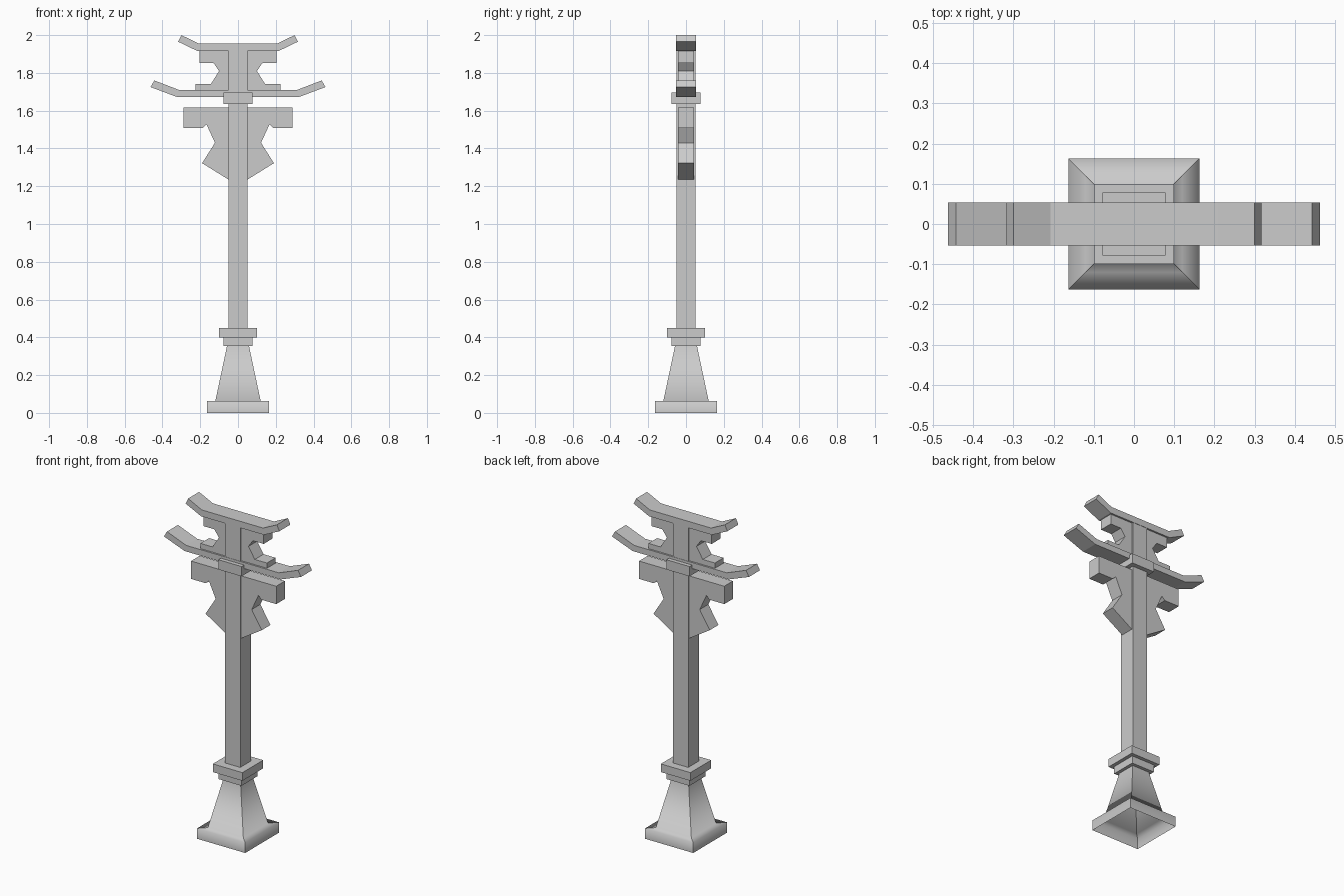
import bpy
import bmesh
import math

if "Cube" in bpy.data.objects:
    bpy.data.objects.remove(bpy.data.objects["Cube"], do_unlink=True)

stone = bpy.data.materials.new("light_grey_stone")
stone.use_nodes = True
GREY = (0.6, 0.6, 0.6, 1)
stone.diffuse_color = GREY
for node in stone.node_tree.nodes:
    if node.type == 'BSDF_PRINCIPLED':
        node.inputs["Base Color"].default_value = GREY


def finish(name, bm):
    mesh = bpy.data.meshes.new(name)
    bm.to_mesh(mesh)
    bm.free()
    mesh.materials.append(stone)
    obj = bpy.data.objects.new(name, mesh)
    bpy.context.collection.objects.link(obj)
    return obj


def block(name, half, low, high):
    """Square block centred on the vertical axis."""
    bm = bmesh.new()
    bmesh.ops.create_cube(bm, size=1)
    for v in bm.verts:
        v.co.x *= 2 * half
        v.co.y *= 2 * half
        v.co.z = high if v.co.z > 0 else low
    return finish(name, bm)


def plate(name, outline, half_depth):
    """Front outline in x and z, extruded along y."""
    bm = bmesh.new()
    face = bm.faces.new([bm.verts.new((x, -half_depth, z)) for x, z in outline])
    grown = bmesh.ops.extrude_face_region(bm, geom=[face])
    for item in grown["geom"]:
        if isinstance(item, bmesh.types.BMVert):
            item.co.y = half_depth
    bmesh.ops.recalc_face_normals(bm, faces=bm.faces)
    return finish(name, bm)


def symmetric(half):
    return half + [(-x, z) for x, z in reversed(half)]


def pair(name, outline, half_depth):
    """Matching plates on both sides of the post."""
    plate("left_" + name, outline, half_depth)
    plate("right_" + name, [(-x, z) for x, z in outline], half_depth)


# Flared foot: hollow square rings, smooth up each side, sharp at the corners
bm = bmesh.new()
rings = []
for half, z in [(0.163, 0), (0.163, 0.063), (0.12, 0.063), (0.058, 0.355)]:
    rings.append([bm.verts.new((sx * half, sy * half, z))
                  for sx, sy in [(-1, -1), (1, -1), (1, 1), (-1, 1)]])
for lower, upper in zip(rings, rings[1:]):
    for i in range(4):
        j = (i + 1) % 4
        face = bm.faces.new((lower[i], lower[j], upper[j], upper[i]))
        face.smooth = True
    for i in range(4):
        bm.edges.get((lower[i], upper[i])).smooth = False
finish("flared_foot", bm)

# Collars and post
block("lower_collar", 0.078, 0.355, 0.40)
block("wide_collar", 0.10, 0.40, 0.45)
block("post", 0.051, 0.45, 1.92)
block("upper_collar", 0.078, 1.635, 1.695)

# Upturned crossbars
plate("main_crossbar", symmetric(
    [(0.325, 1.673), (0.463, 1.725), (0.443, 1.76), (0.313, 1.71)]), 0.053)
plate("top_crossbar", symmetric(
    [(0.213, 1.915), (0.317, 1.965), (0.30, 2.0), (0.207, 1.955)]), 0.053)

# Carved brackets
pair("upper_bracket",
     [(0.04, 1.71), (0.225, 1.71), (0.225, 1.742), (0.143, 1.742), (0.10, 1.81),
      (0.13, 1.853), (0.203, 1.853), (0.203, 1.915), (0.04, 1.915)], 0.042)
pair("lower_bracket",
     [(0.04, 1.23), (0.053, 1.237), (0.19, 1.322), (0.122, 1.43), (0.167, 1.528),
      (0.188, 1.508), (0.288, 1.508), (0.288, 1.617), (0.04, 1.617)], 0.042)
